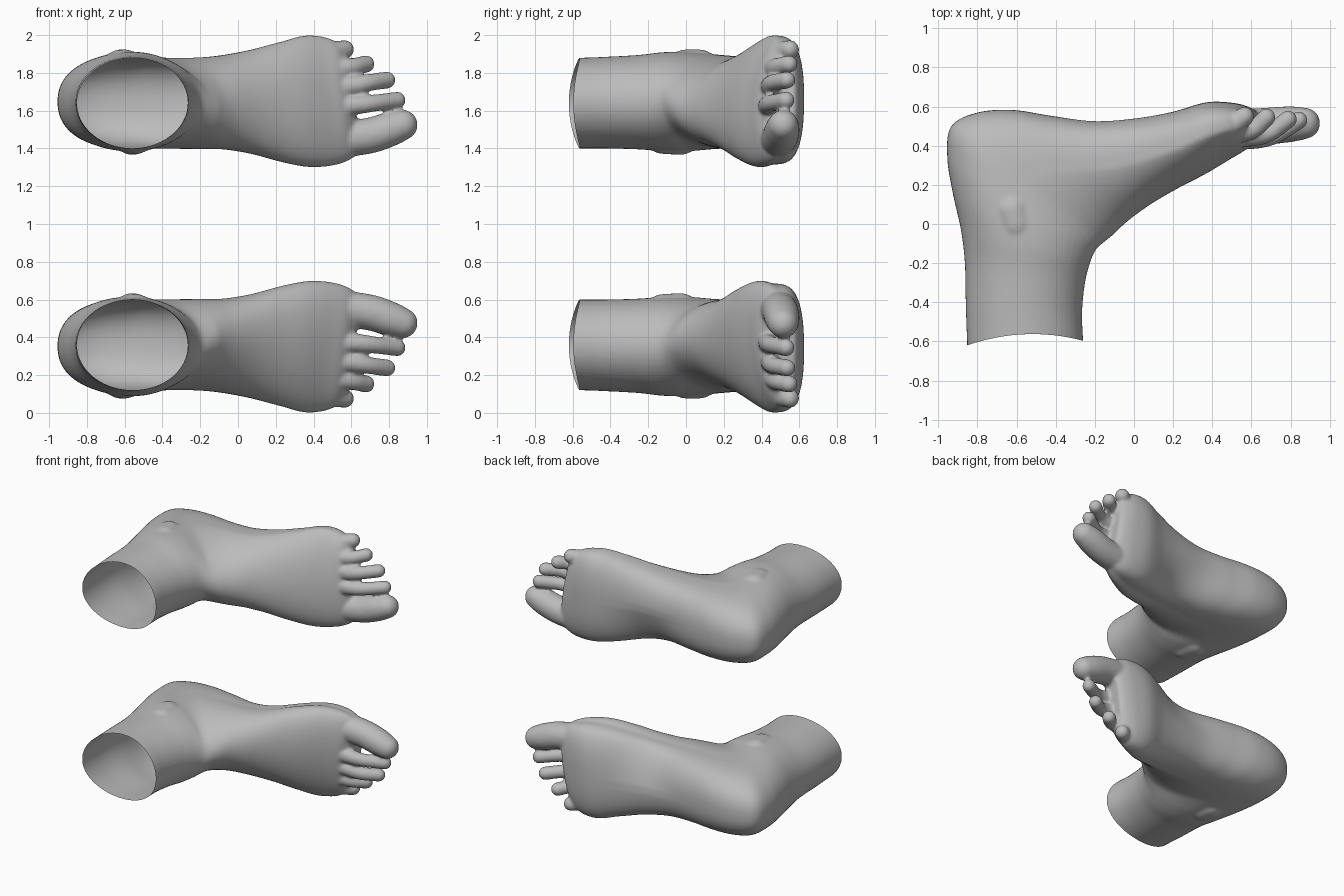
import bpy, bmesh, math
from mathutils import Vector, Matrix

if "Cube" in bpy.data.objects:
    bpy.data.objects.remove(bpy.data.objects["Cube"])

skin = bpy.data.materials.new("plain_grey")
skin.diffuse_color = (0.5, 0.5, 0.5, 1)
skin.use_nodes = True
skin.node_tree.nodes["Principled BSDF"].inputs["Base Color"].default_value = skin.diffuse_color

# Foot sections: instep x, y, heel/sole x, y, z low, z high, instep shift, squareness
SECTIONS = [
    (-.26, -.70, -.850, -.70, .12, .60, 0, 1),
    (-.26, -.60, -.853, -.62, .12, .60, 0, 1),
    (-.265, -.45, -.860, -.42, .115, .60, 0, 1),
    (-.25, -.30, -.865, -.20, .105, .605, 0, 1),
    (-.225, -.20, -.885, -.03, .09, .615, 0, .95),
    (-.20, -.14, -.925, .15, .09, .615, 0, .9),
    (-.18, -.115, -.955, .34, .10, .605, 0, .85),
    (-.155, -.095, -.935, .50, .11, .60, .01, .75),
    (-.13, -.075, -.80, .57, .115, .60, .02, .7),
    (-.10, -.05, -.62, .583, .12, .60, .03, .7),
    (-.06, -.01, -.42, .553, .12, .60, .04, .7),
    (0, .04, -.20, .527, .11, .60, .05, .65),
    (.10, .11, .02, .543, .08, .62, .07, .6),
    (.22, .18, .20, .575, .04, .655, .09, .55),
    (.36, .255, .37, .622, .003, .685, .10, .6),
    (.48, .33, .50, .62, .01, .675, .09, .6),
    (.56, .38, .58, .60, .04, .645, .06, .7),
    (.61, .44, .62, .575, .09, .60, .03, .8),
]

# Toes and ankle bones: chains of x, y, z, radius
CHAINS = [
    [(.46, .48, .56, .10), (.68, .50, .535, .096), (.80, .51, .50, .092), (.872, .515, .475, .08)],
    [(.50, .44, .375, .06), (.62, .435, .37, .052), (.72, .455, .36, .046), (.842, .53, .345, .046)],
    [(.50, .45, .28, .06), (.62, .45, .265, .052), (.70, .47, .25, .046), (.788, .535, .238, .046)],
    [(.46, .46, .19, .06), (.56, .47, .175, .052), (.62, .49, .165, .046), (.677, .545, .153, .047)],
    [(.42, .50, .10, .06), (.50, .505, .085, .052), (.565, .55, .076, .05)],
    [(-.62, .07, .18, .105), (-.60, .0, .18, .105)],
    [(-.56, -.03, .53, .105), (-.54, -.12, .53, .10)],
]


def smooth_path(keys, steps):
    """Catmull-Rom interpolation of tuples of any length."""
    out = []
    for i in range(len(keys) - 1):
        p0, p1 = keys[max(i - 1, 0)], keys[i]
        p2, p3 = keys[i + 1], keys[min(i + 2, len(keys) - 1)]
        for k in range(steps):
            t = k / steps
            out.append([.5 * (2 * b + (c - a) * t + (2 * a - 5 * b + 4 * c - d) * t * t
                              + (3 * b - a - 3 * c + d) * t ** 3)
                        for a, b, c, d in zip(p0, p1, p2, p3)])
    return out + [list(keys[-1])]


def clamp(v):
    return max(0, min(1, v))


def ring(section, count=48):
    ix, iy, ox, oy, z0, z1, shift, square = section
    points = []
    for k in range(count):
        a = 2 * math.pi * k / count
        c, w = math.cos(a), math.sin(a)
        s = math.copysign(abs(c) ** (square if c > 0 else 1), c)
        w = math.copysign(abs(w) ** (.5 + .5 * square if c > 0 else 1), w)
        x = (ix + ox) / 2 + s * (ox - ix) / 2
        y = (iy + oy) / 2 + s * (oy - iy) / 2
        z = (z0 + z1) / 2 + w * (z1 - z0) / 2 + shift * max(0, -s)
        # hollow of the arch on the inner side, and slanted toe line
        y -= .08 * math.exp(-((x + .02) / .22) ** 2) * clamp((z - .33) / .27) * max(0, s)
        x += .15 * (z - .36) * clamp((x - .25) / .35)
        points.append((x, y, z))
    return points


# Solid body: lofted sections
bm = bmesh.new()
loops = [[bm.verts.new(p) for p in ring(s)] for s in smooth_path(SECTIONS, 6)]
for a, b in zip(loops, loops[1:]):
    for k in range(len(a)):
        n = (k + 1) % len(a)
        bm.faces.new((a[k], a[n], b[n], b[k]))
bm.faces.new(loops[0])
bm.faces.new(loops[-1])
bmesh.ops.recalc_face_normals(bm, faces=bm.faces)

# Toes and ankle bones
for chain in CHAINS:
    for x, y, z, r in smooth_path(chain, 8):
        bmesh.ops.create_icosphere(bm, subdivisions=3, radius=r,
                                   matrix=Matrix.Translation((x, y, z)))
mesh = bpy.data.meshes.new("right_foot")
bm.to_mesh(mesh)
bm.free()
foot = bpy.data.objects.new("right_foot", mesh)
bpy.context.collection.objects.link(foot)
bpy.context.view_layer.objects.active = foot
foot.select_set(True)

# Fuse into one skin
fuse = foot.modifiers.new("fuse", 'REMESH')
fuse.mode, fuse.voxel_size = 'VOXEL', .0105
soft = foot.modifiers.new("soften", 'SMOOTH')
soft.factor, soft.iterations = .5, 8
for name in ("fuse", "soften"):
    bpy.ops.object.modifier_apply(modifier=name)

# Open the ankle with a slightly curved rim
bm = bmesh.new()
bm.from_mesh(foot.data)
bmesh.ops.bisect_plane(bm, geom=bm.verts[:] + bm.edges[:] + bm.faces[:],
                       plane_co=(-.85, -.62, 0), plane_no=Vector((.04, -1, 0)), clear_outer=True)
for v in bm.verts:
    v.co.y += .045 * ((v.co.z - .36) / .24) ** 2 * clamp((-v.co.y - .4) / .2)
for f in bm.faces:
    f.smooth = True
bm.to_mesh(foot.data)
foot.data.materials.clear()
foot.data.materials.append(skin)

# Mirrored second foot
bmesh.ops.transform(bm, verts=bm.verts, matrix=Matrix.Translation((0, 0, 2)) @ Matrix.Diagonal((1, 1, -1, 1)))
bmesh.ops.reverse_faces(bm, faces=bm.faces)
mesh = bpy.data.meshes.new("left_foot")
bm.to_mesh(mesh)
bm.free()
mesh.materials.append(skin)
bpy.context.collection.objects.link(bpy.data.objects.new("left_foot", mesh))
